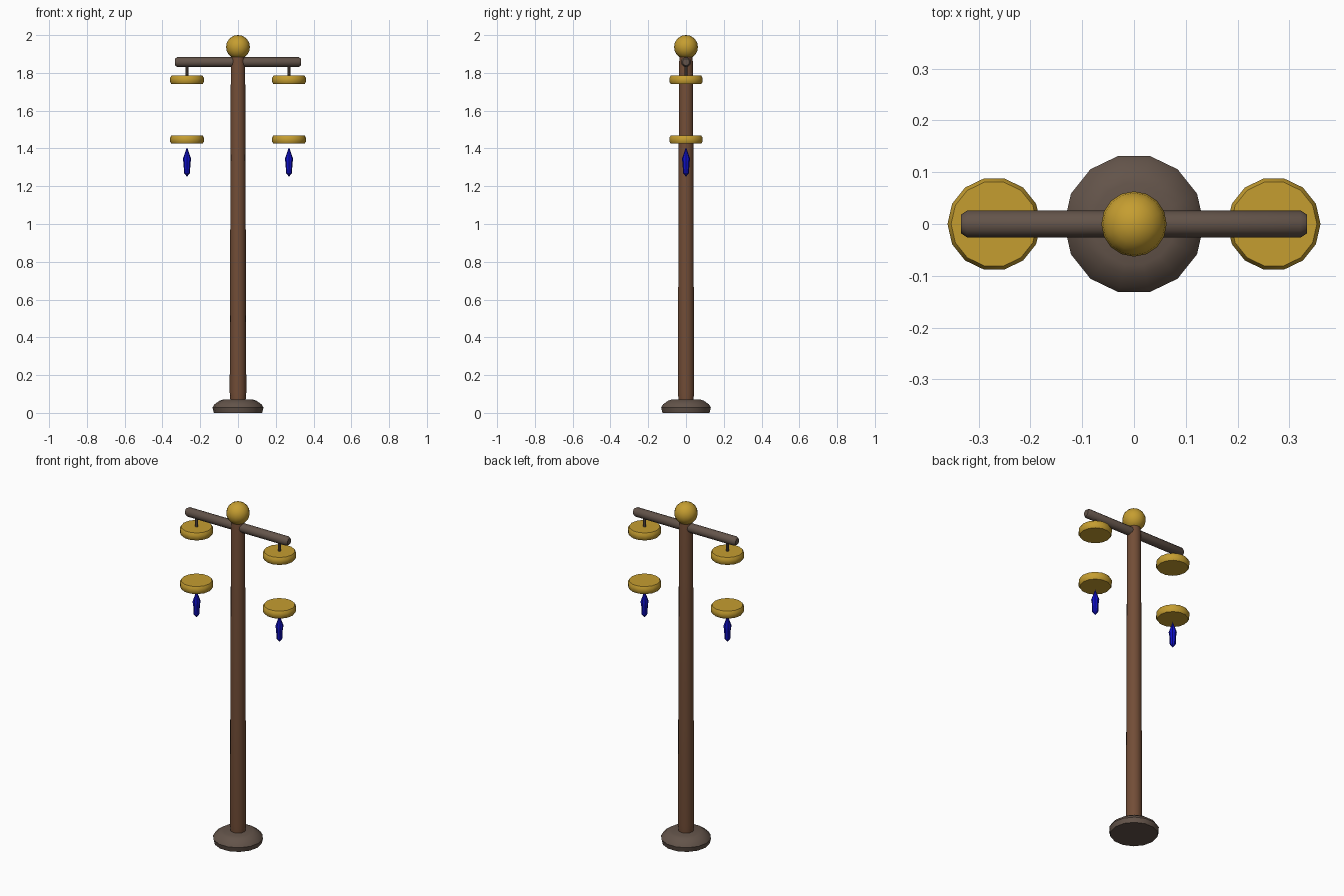
import bpy, bmesh, math
from mathutils import Matrix

if "Cube" in bpy.data.objects:
    bpy.data.objects.remove(bpy.data.objects["Cube"])


def material(name, rgb):
    m = bpy.data.materials.new(name)
    m.diffuse_color = (*rgb, 1)
    m.use_nodes = True
    m.node_tree.nodes["Principled BSDF"].inputs["Base Color"].default_value = m.diffuse_color
    return m


GOLD = material("gold", (0.56, 0.34, 0.03))
POLE = material("pole brown", (0.17, 0.075, 0.038))
IRON = material("dark iron brown", (0.125, 0.088, 0.068))
BLUE = material("deep blue", (0.005, 0.005, 0.58))


def lathe(name, profile, sides, mat, loc=(0, 0, 0), rot=None, smooth=40):
    """Revolve (radius, height) pairs around z; zero radius makes a tip."""
    bm = bmesh.new()
    rings = []
    for r, z in profile:
        n = sides if r > 0 else 1
        rings.append([bm.verts.new((r * math.cos(2 * math.pi * i / sides),
                                    r * math.sin(2 * math.pi * i / sides), z))
                      for i in range(n)])
    for a, b in zip(rings, rings[1:]):
        for i in range(sides):
            j = (i + 1) % sides
            if len(a) == 1:
                bm.faces.new((a[0], b[j], b[i]))
            elif len(b) == 1:
                bm.faces.new((a[i], a[j], b[0]))
            else:
                bm.faces.new((a[i], a[j], b[j], b[i]))
    for ring in (rings[0], rings[-1]):
        if len(ring) > 1:
            bm.faces.new(ring)
    if rot:
        bm.transform(rot)
    bmesh.ops.recalc_face_normals(bm, faces=bm.faces)
    me = bpy.data.meshes.new(name)
    bm.to_mesh(me)
    bm.free()
    me.materials.append(mat)
    ob = bpy.data.objects.new(name, me)
    ob.location = loc
    bpy.context.collection.objects.link(ob)
    if smooth:
        bpy.ops.object.select_all(action='DESELECT')
        ob.select_set(True)
        bpy.context.view_layer.objects.active = ob
        bpy.ops.object.shade_smooth_by_angle(angle=math.radians(smooth))
    return ob


# Foot, tapered pole and ball finial
lathe("base", [(0.128, 0), (0.135, 0.028), (0.125, 0.045), (0.098, 0.064),
               (0.08, 0.07)], 14, IRON)
lathe("pole", [(0.04, 0.06), (0.044, 0.11), (0.038, 1.85), (0.034, 1.89)], 14, POLE)
ball = [(0.063 * math.sin(math.pi * i / 10) if 0 < i < 10 else 0,
         -0.063 * math.cos(math.pi * i / 10)) for i in range(11)]
lathe("finial_ball", ball, 16, GOLD, (0, 0, 1.937))

# Crossarm with rounded ends
lathe("crossarm", [(0.018, -0.334), (0.026, -0.322), (0.026, 0.322), (0.018, 0.334)],
      12, IRON, (0, 0, 1.857), Matrix.Rotation(math.pi / 2, 4, 'Y'))

# Lantern parts hanging at both ends of the arm
plate = [(0.083, 0), (0.09, 0.012), (0.09, 0.031), (0.083, 0.044)]
flame = [(0, 1.25), (0.016, 1.27), (0.018, 1.32), (0.022, 1.345), (0, 1.407)]
for side, x in (("left", -0.27), ("right", 0.27)):
    lathe(f"{side}_hanger", [(0.008, 1.78), (0.008, 1.84)], 8, IRON, (x, 0, 0))
    lathe(f"{side}_lantern_cap", plate, 14, GOLD, (x, 0, 1.741), smooth=30)
    lathe(f"{side}_lantern_tray", plate, 14, GOLD, (x, 0, 1.425), smooth=30)
    lathe(f"{side}_pendant", flame, 8, BLUE, (x, 0, 0), smooth=30)
